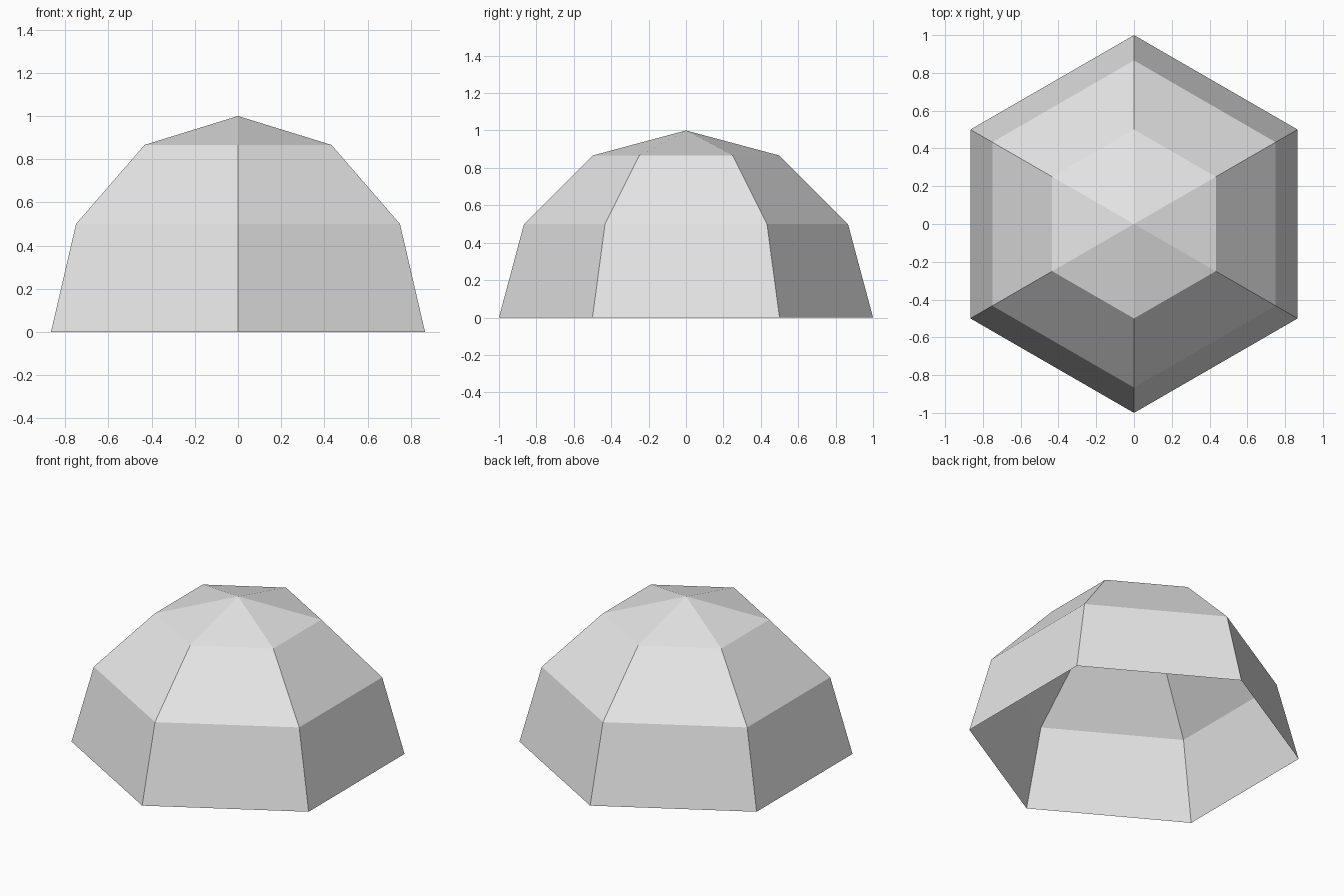
import bpy, bmesh
from math import sin, cos, pi

cube = bpy.data.objects.get("Cube")
if cube:
    bpy.data.objects.remove(cube, do_unlink=True)

SIDES = 6
BANDS = 3

# Plain grey surface
grey = bpy.data.materials.new("light_grey")
grey.use_nodes = True
colour = (0.8, 0.8, 0.8, 1)
grey.diffuse_color = colour
grey.node_tree.nodes["Principled BSDF"].inputs["Base Color"].default_value = colour

# Open hexagonal dome: rings at equal steps of latitude, closed by an apex fan
bm = bmesh.new()
rings = []
for band in range(BANDS):
    lat = band * pi / 2 / BANDS
    rings.append([bm.verts.new((cos(lat) * sin(2 * pi * i / SIDES),
                                -cos(lat) * cos(2 * pi * i / SIDES),
                                sin(lat))) for i in range(SIDES)])
apex = bm.verts.new((0, 0, 1))

for i in range(SIDES):
    j = (i + 1) % SIDES
    for low, high in zip(rings, rings[1:]):
        bm.faces.new((low[i], low[j], high[j], high[i]))
    bm.faces.new((rings[-1][i], rings[-1][j], apex))

mesh = bpy.data.meshes.new("dome_shell")
bm.to_mesh(mesh)
bm.free()
mesh.materials.append(grey)
dome = bpy.data.objects.new("dome_shell", mesh)
bpy.context.collection.objects.link(dome)
